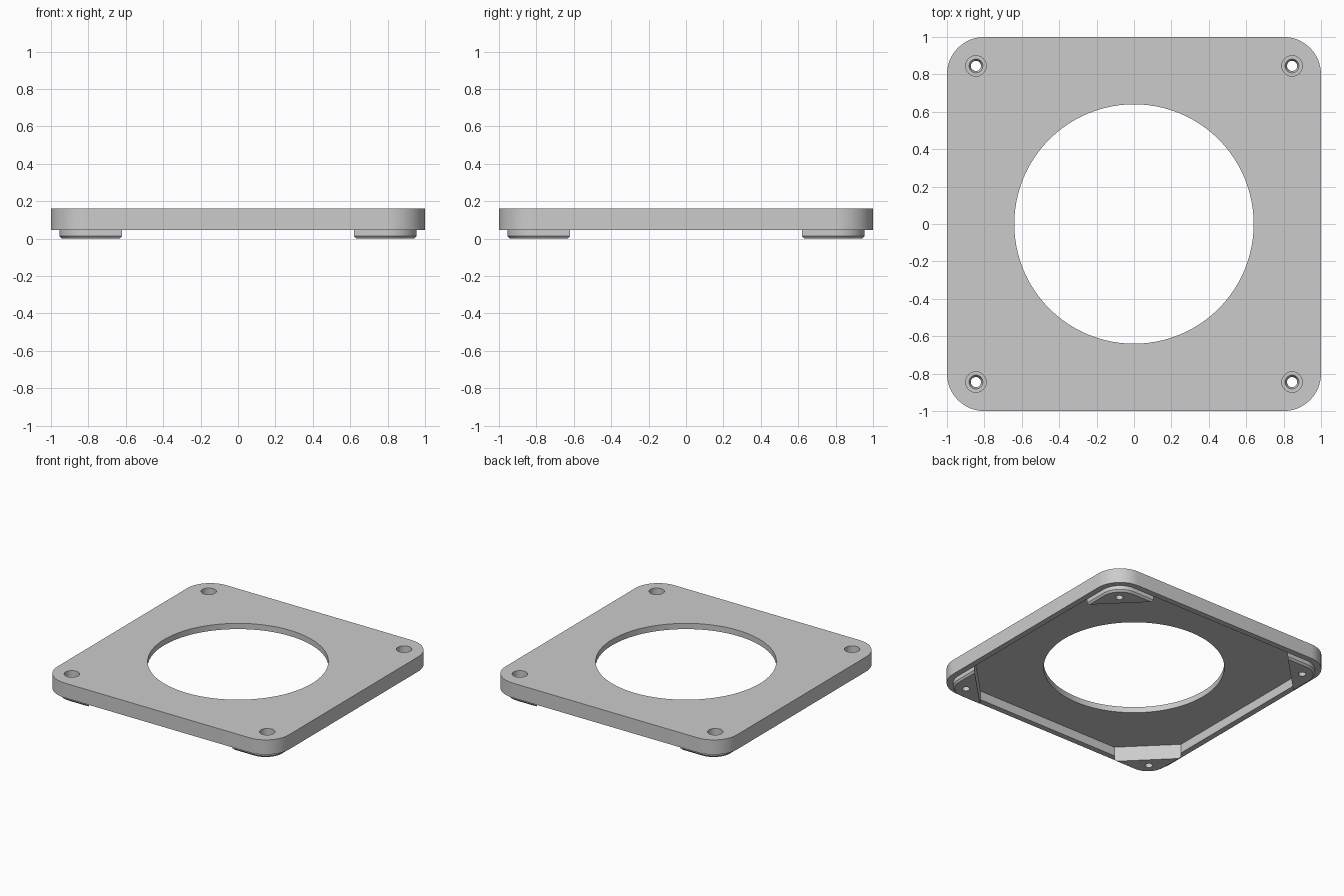
import bpy, bmesh
from math import sin, cos, pi
from mathutils import Matrix

cube = bpy.data.objects.get("Cube")
if cube:
    bpy.data.objects.remove(cube, do_unlink=True)

grey = bpy.data.materials.new("light grey")
grey.use_nodes = True
colour = (0.6, 0.6, 0.6, 1)
grey.diffuse_color = colour
grey.node_tree.nodes["Principled BSDF"].inputs["Base Color"].default_value = colour

HALF, RADIUS = 1.0, 0.2          # plate outline
RIM_Z, CEILING, TOP = 0.045, 0.115, 0.16
INNER = 0.955                    # inside of the rim, outside of the feet
DIAGONAL = 1.575                 # x + y along the cut corners
HOLE = 0.845                     # screw position


def arc(cx, cy, r, start, end, n):
    return [(cx + r * cos(start + (end - start) * i / n),
             cy + r * sin(start + (end - start) * i / n)) for i in range(n + 1)]


def circle(r, n, x=0, y=0):
    return arc(x, y, r, 0, 2 * pi, n)[:-1]


def loft(name, layers, turn=0):
    """Closed solid through a stack of (z, outline) layers."""
    bm = bmesh.new()
    rings = [[bm.verts.new((x, y, z)) for x, y in outline] for z, outline in layers]
    for a, b in zip(rings, rings[1:]):
        for i in range(len(a)):
            j = (i + 1) % len(a)
            bm.faces.new((a[i], a[j], b[j], b[i]))
    bm.faces.new(rings[0][::-1])
    bm.faces.new(rings[-1])
    bm.transform(Matrix.Rotation(turn, 4, 'Z'))
    bmesh.ops.recalc_face_normals(bm, faces=bm.faces)
    mesh = bpy.data.meshes.new(name)
    bm.to_mesh(mesh)
    bm.free()
    mesh.materials.append(grey)
    ob = bpy.data.objects.new(name, mesh)
    bpy.context.collection.objects.link(ob)
    return ob


def combine(target, tool, operation):
    """Apply a boolean and discard the tool."""
    mod = target.modifiers.new("bool", 'BOOLEAN')
    mod.operation, mod.object, mod.solver = operation, tool, 'EXACT'
    bpy.context.view_layer.update()
    graph = bpy.context.evaluated_depsgraph_get()
    mesh = bpy.data.meshes.new_from_object(target.evaluated_get(graph))
    target.modifiers.clear()
    target.data = mesh
    bpy.data.objects.remove(tool, do_unlink=True)


# Rounded square plate
outline = []
for k, (sx, sy) in enumerate([(1, 1), (-1, 1), (-1, -1), (1, -1)]):
    c = HALF - RADIUS
    outline += arc(sx * c, sy * c, RADIUS, k * pi / 2, (k + 1) * pi / 2, 16)
plate = loft("mounting_plate", [(RIM_Z, outline), (TOP, outline)])

# Underside recess with cut corners
e, d = INNER, DIAGONAL - INNER
recess = [(e, -d), (e, d), (d, e), (-d, e), (-e, d), (-e, -d), (-d, -e), (d, -e)]
combine(plate, loft("recess_cutter", [(-0.1, recess), (CEILING, recess)]), 'DIFFERENCE')

# Large central opening
opening = circle(0.64, 96)
combine(plate, loft("opening_cutter", [(-0.1, opening), (0.3, opening)]), 'DIFFERENCE')


# Corner feet with a chamfered lower edge
def foot_outline(inset):
    edge = INNER - inset
    c = HALF - RADIUS
    end = DIAGONAL - edge
    return [(edge, end)] + arc(c, c, edge - c, 0, pi / 2, 16) + [(end, edge)]


for k in range(4):
    foot = loft("foot", [(0, foot_outline(0.012)), (0.014, foot_outline(0)),
                         (RIM_Z, foot_outline(0))], k * pi / 2)
    combine(plate, foot, 'UNION')

# Stepped screw holes
steps = [(-0.05, 0.027), (0.02, 0.027), (0.04, 0.037), (0.0401, 0.055), (0.3, 0.055)]
for k in range(4):
    layers = [(z, circle(r, 32, HOLE, HOLE)) for z, r in steps]
    combine(plate, loft("screw_cutter", layers, k * pi / 2), 'DIFFERENCE')

# Smooth the round walls and keep the edges sharp
bpy.ops.object.select_all(action='DESELECT')
plate.select_set(True)
bpy.context.view_layer.objects.active = plate
bpy.ops.object.shade_smooth_by_angle(angle=pi / 6)
